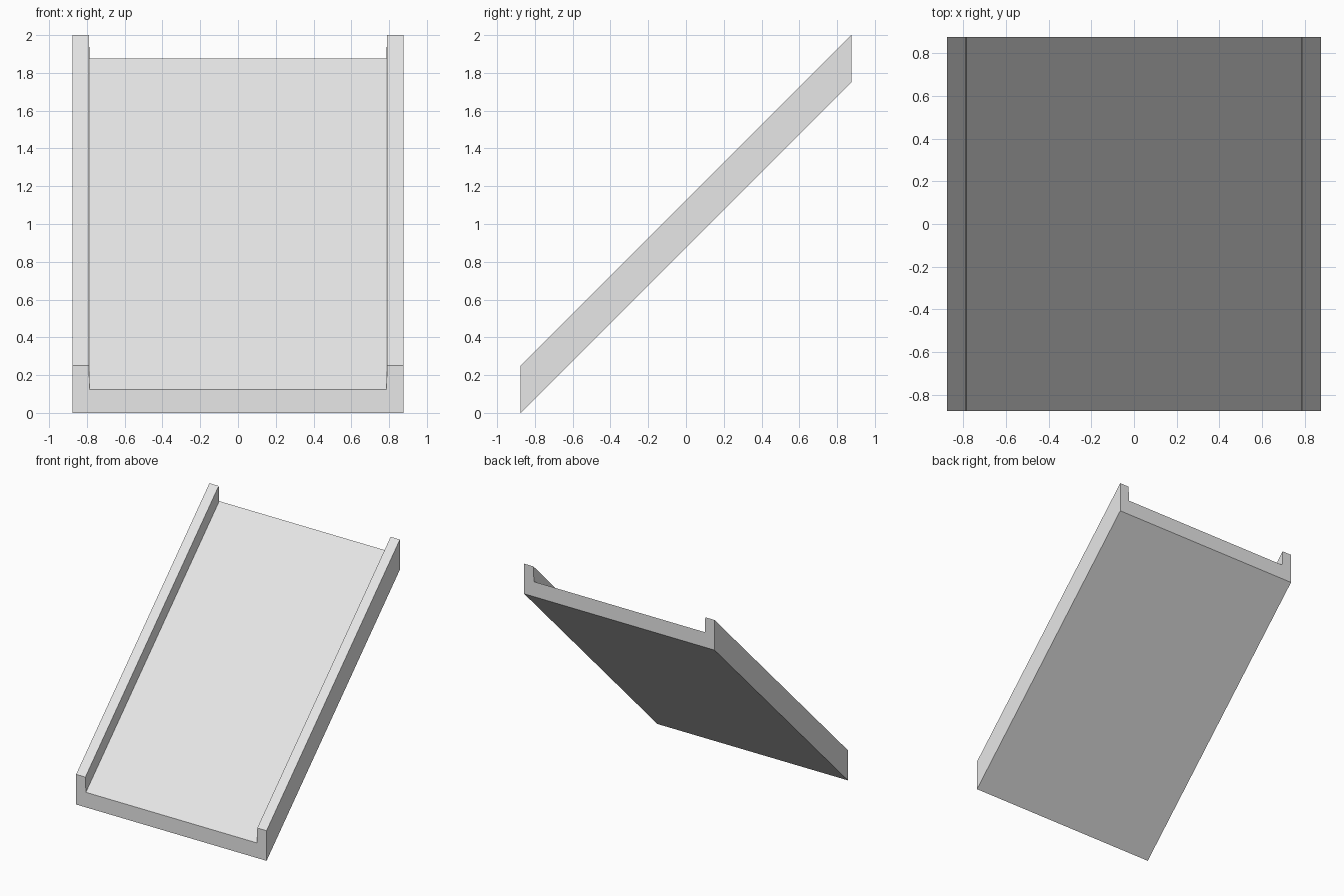
import bpy
import bmesh

cube = bpy.data.objects.get("Cube")
if cube:
    bpy.data.objects.remove(cube, do_unlink=True)

HALF = 0.875      # half width and half run
INNER = 0.79      # inner face of the side rails
RAIL, FLOOR = 0.25, 0.125

# Plain grey material
grey = bpy.data.materials.new("light grey")
grey.use_nodes = True
colour = (0.8, 0.8, 0.8, 1)
grey.diffuse_color = colour
grey.node_tree.nodes["Principled BSDF"].inputs["Base Color"].default_value = colour

# Channel cross-section: a floor with a raised rail at each side
left_half = [(HALF, 0), (HALF, RAIL), (INNER, RAIL), (INNER - 0.005, FLOOR)]
profile = left_half + [(-x, z) for x, z in reversed(left_half)]

# Sweep the section from front to back, rising at 45 degrees with upright ends
bm = bmesh.new()
section = bm.faces.new([bm.verts.new((x, -HALF, z)) for x, z in profile])
swept = bmesh.ops.extrude_face_region(bm, geom=[section], use_keep_orig=True)
far_end = [v for v in swept["geom"] if isinstance(v, bmesh.types.BMVert)]
bmesh.ops.translate(bm, verts=far_end, vec=(0, 2 * HALF, 2 * HALF))
bmesh.ops.recalc_face_normals(bm, faces=bm.faces)

mesh = bpy.data.meshes.new("sloped_ramp")
bm.to_mesh(mesh)
bm.free()
mesh.materials.append(grey)
ramp = bpy.data.objects.new("sloped_ramp", mesh)
bpy.context.collection.objects.link(ramp)
